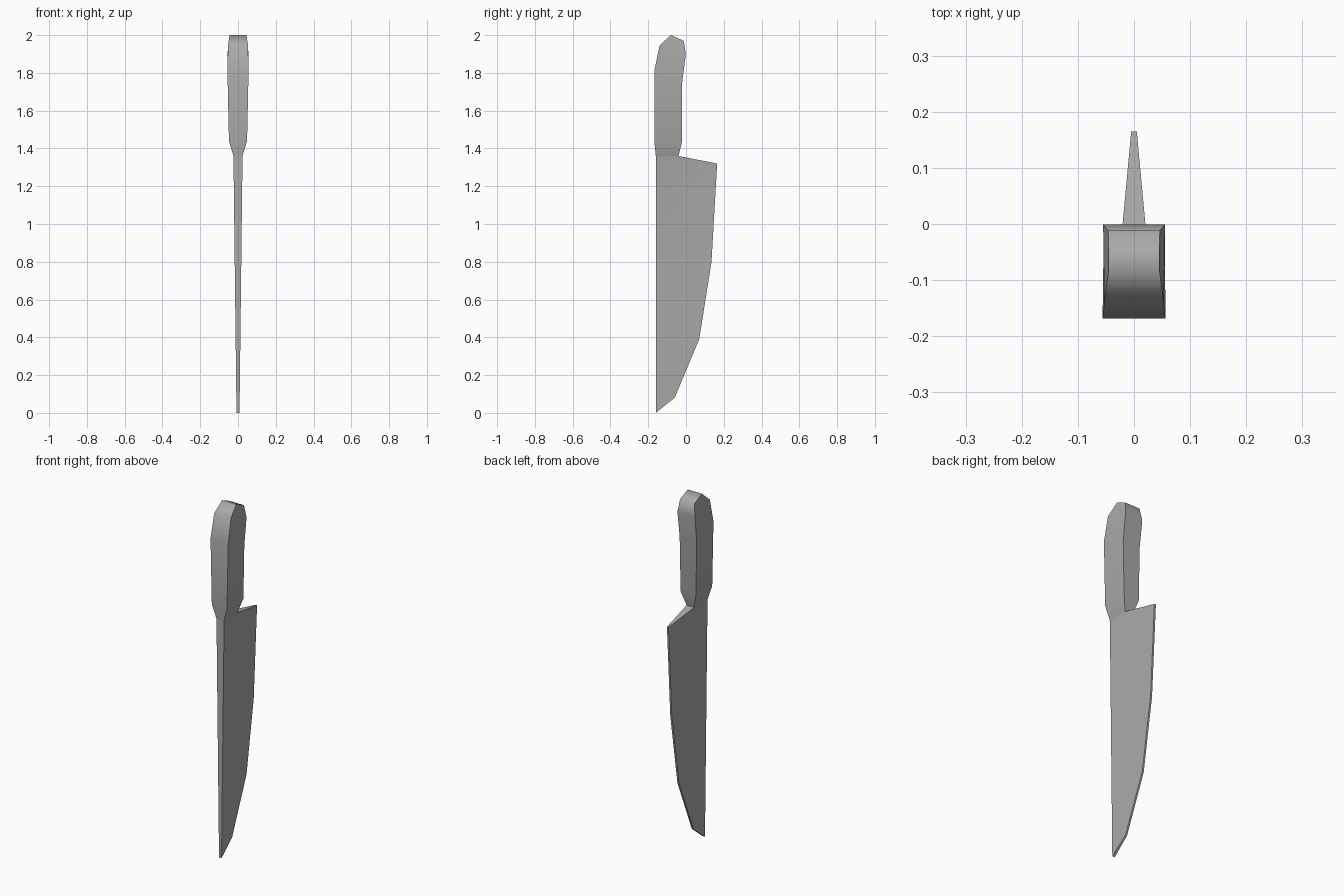
import bpy, bmesh, math

cube = bpy.data.objects.get("Cube")
if cube:
    bpy.data.objects.remove(cube, do_unlink=True)

steel = bpy.data.materials.new("plain grey")
steel.use_nodes = True
GREY = (0.4, 0.4, 0.4, 1)
steel.diffuse_color = GREY
steel.node_tree.nodes["Principled BSDF"].inputs["Base Color"].default_value = GREY


def build(name, rows, cap_start=False, cap_end=False):
    """Skin rows of (front y, z, half width), (back y, z, half width)."""
    bm = bmesh.new()
    rings = []
    for (fy, fz, fw), (by, bz, bw) in rows:
        corners = [(-fw, fy, fz), (fw, fy, fz), (bw, by, bz), (-bw, by, bz)]
        rings.append([bm.verts.new(c) for c in corners])
    for a, b in zip(rings, rings[1:]):
        for i in range(4):
            j = (i + 1) % 4
            bm.faces.new((a[i], a[j], b[j], b[i]))
    if cap_start:
        bm.faces.new(rings[0][::-1])
    if cap_end:
        bm.faces.new(rings[-1])
    bmesh.ops.remove_doubles(bm, verts=bm.verts, dist=0.0005)
    bmesh.ops.recalc_face_normals(bm, faces=bm.faces)
    mesh = bpy.data.meshes.new(name)
    bm.to_mesh(mesh)
    bm.free()
    mesh.materials.append(steel)
    ob = bpy.data.objects.new(name, mesh)
    bpy.context.collection.objects.link(ob)
    bpy.ops.object.select_all(action='DESELECT')
    ob.select_set(True)
    bpy.context.view_layer.objects.active = ob
    bpy.ops.object.shade_smooth_by_angle(angle=math.radians(70))
    return ob


# Blade: straight thick spine, thin curved cutting edge, sloped heel
SPINE = -0.16


def spine(z):
    return (SPINE, z, 0.008 + 0.0118 * z)


edge = [(-0.06, 0.08), (0.07, 0.39), (0.135, 0.8), (0.165, 1.32)]
blade_rows = [(spine(0), spine(0))]
blade_rows += [(spine(z), (y, z, 0.005)) for y, z in edge]
blade_rows.append((spine(1.36), (-0.04, 1.36, 0.024)))
build("blade", blade_rows)

# Handle: faceted grip with a flared, chamfered butt
handle_rows = [
    ((SPINE, 1.36, 0.024), (-0.04, 1.36, 0.024)),
    ((-0.168, 1.44, 0.048), (-0.02, 1.44, 0.048)),
    ((-0.168, 1.81, 0.056), (-0.02, 1.75, 0.054)),
    ((-0.14, 1.945, 0.053), (-0.001, 1.9, 0.055)),
    ((-0.08, 2.0, 0.045), (-0.012, 1.97, 0.046)),
]
build("handle", handle_rows, cap_end=True)
